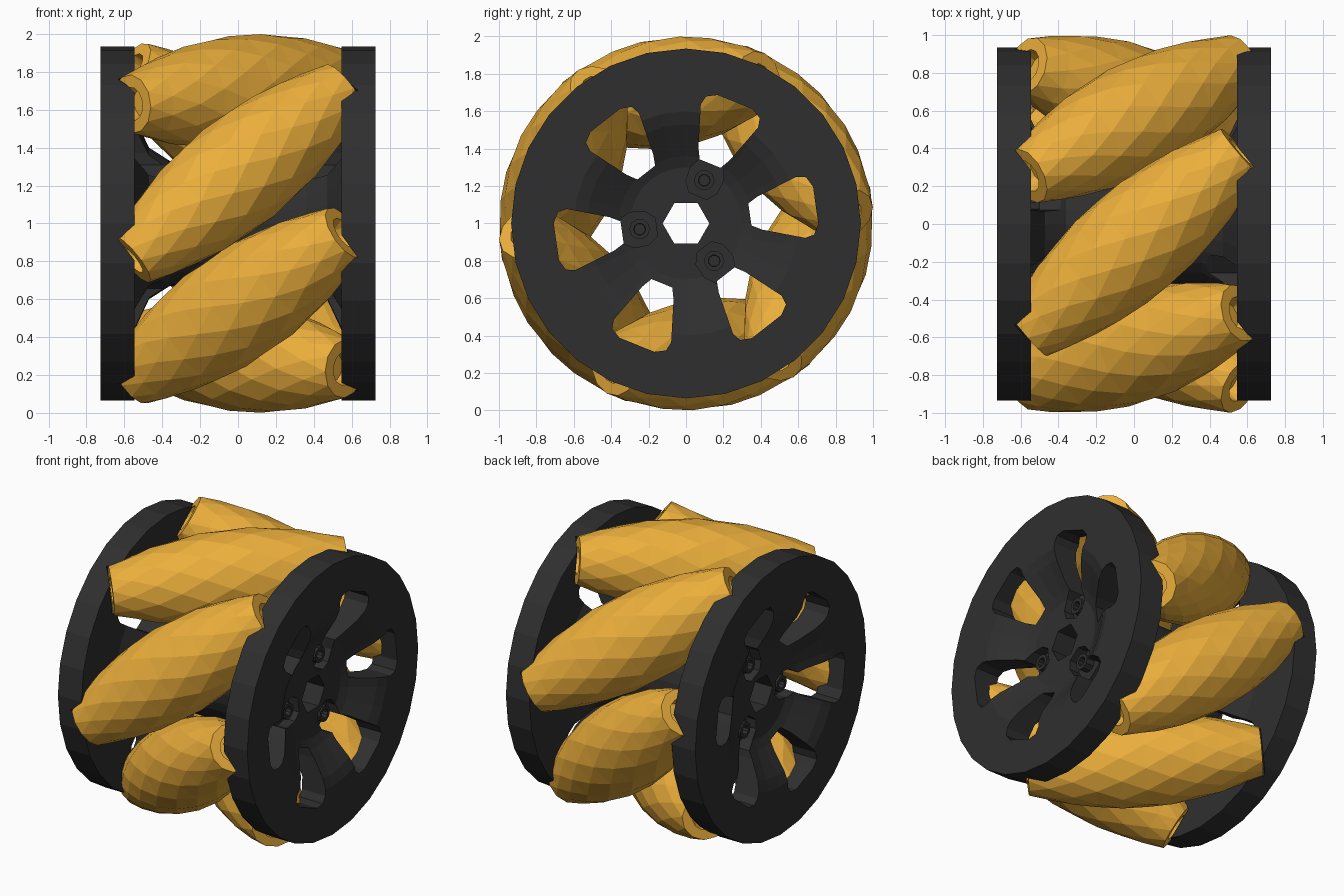
import bpy, bmesh
from math import sin, cos, pi, radians
from mathutils import Vector, Matrix

if "Cube" in bpy.data.objects:
    bpy.data.objects.remove(bpy.data.objects["Cube"])

CENTRE = Vector((0, 0, 1))
TILT = radians(41)

def material(name, rgb):
    m = bpy.data.materials.new(name)
    m.diffuse_color = (*rgb, 1)
    m.use_nodes = True
    m.node_tree.nodes["Principled BSDF"].inputs["Base Color"].default_value = m.diffuse_color
    return m

YELLOW = material("roller_yellow", (0.84, 0.43, 0.045))
DARK = material("frame_dark", (0.028, 0.028, 0.028))

def finish(name, bm, mat):
    bmesh.ops.recalc_face_normals(bm, faces=bm.faces[:])
    me = bpy.data.meshes.new(name)
    bm.to_mesh(me)
    bm.free()
    me.materials.append(mat)
    ob = bpy.data.objects.new(name, me)
    bpy.context.collection.objects.link(ob)
    return ob

def lathe(bm, profile, sides, frame, stagger=False):
    """Revolve (distance, radius) points about the frame's local x axis, capped at both ends.
    Staggered rings are joined by triangles for a faceted look."""
    rings = []
    for i, (x, r) in enumerate(profile):
        off = 0.5 * (i % 2) if stagger else 0
        rings.append([bm.verts.new(frame @ Vector((x, r * cos(2 * pi * (k + off) / sides),
                      r * sin(2 * pi * (k + off) / sides)))) for k in range(sides)])
    for i, (a, b) in enumerate(zip(rings, rings[1:])):
        if i % 2:
            a, b = b, a
        for k in range(sides):
            n = (k + 1) % sides
            if stagger:
                bm.faces.new((a[k], a[n], b[k]))
                bm.faces.new((b[k], a[n], b[n]))
            else:
                bm.faces.new((a[k], a[n], b[n], b[k]))
    bm.faces.new(rings[0])
    bm.faces.new(rings[-1])

def prism(bm, outline, angle, x0, x1):
    """Extrude a (radial, tangential) outline along x, turned to the given angle."""
    u, t = Vector((0, cos(angle), sin(angle))), Vector((0, -sin(angle), cos(angle)))
    ends = [[bm.verts.new(CENTRE + Vector((x, 0, 0)) + u * r + t * w) for r, w in outline]
            for x in (x0, x1)]
    n = len(outline)
    for k in range(n):
        bm.faces.new((ends[0][k], ends[0][(k + 1) % n], ends[1][(k + 1) % n], ends[1][k]))
    bm.faces.new(ends[0])
    bm.faces.new(ends[1])

def roller_frame(angle):
    u, t = Vector((0, cos(angle), sin(angle))), Vector((0, -sin(angle), cos(angle)))
    axis = Vector((1, 0, 0)) * cos(TILT) - t * sin(TILT)
    rot = Matrix((axis, u, axis.cross(u))).transposed().to_4x4()
    return Matrix.Translation(CENTRE + u * 0.705) @ rot

ROLLERS = [roller_frame(radians(38 + 60 * k)) for k in range(6)]
WHEEL = Matrix.Translation(CENTRE)

# Barrel rollers with recessed ends, each on a short axle
right = [(0.16, 0.289), (0.32, 0.268), (0.47, 0.238), (0.62, 0.196), (0.745, 0.156),
         (0.745, 0.09), (0.66, 0.08)]
barrel = [(-x, r) for x, r in reversed(right)] + [(0, 0.295)] + right
for i, frame in enumerate(ROLLERS):
    bm = bmesh.new()
    lathe(bm, barrel, 12, frame, stagger=True)
    finish(f"roller_{i + 1}", bm, YELLOW)

# Frame: two dished discs joined by a flared hub
bm = bmesh.new()
side = [(0.36, 0.33), (0.47, 0.4), (0.545, 0.56), (0.545, 0.935), (0.725, 0.935),
        (0.725, 0.60), (0.70, 0.53), (0.60, 0.36), (0.575, 0.30)]
lathe(bm, [(-x, r) for x, r in reversed(side)] + side, 28, WHEEL)
wheel_frame = finish("wheel_frame", bm, DARK)

def cut(build):
    bm = bmesh.new()
    build(bm)
    cutter = finish("cutter", bm, DARK)
    cutter.hide_render = True
    mod = wheel_frame.modifiers.new("cut", 'BOOLEAN')
    mod.operation, mod.solver, mod.object = 'DIFFERENCE', 'EXACT', cutter
    dg = bpy.context.evaluated_depsgraph_get()
    me = bpy.data.meshes.new_from_object(wheel_frame.evaluated_get(dg))
    wheel_frame.modifiers.clear()
    wheel_frame.data = me
    bpy.data.objects.remove(cutter)

window = [(0.345, -0.06), (0.40, -0.09), (0.62, -0.165), (0.67, -0.155), (0.70, -0.10),
          (0.70, 0.10), (0.67, 0.155), (0.62, 0.165), (0.40, 0.09), (0.345, 0.06)]
pocket = [(0.16, -0.05), (0.21, -0.09), (0.29, -0.095), (0.36, -0.06),
          (0.36, 0.06), (0.29, 0.095), (0.21, 0.09), (0.16, 0.05)]

# Six through windows and the hexagonal bore
def windows(bm):
    for k in range(6):
        prism(bm, window, radians(8 + 60 * k), -1, 1)
    lathe(bm, [(-1, 0.125), (1, 0.125)], 6, WHEEL)

# Bolt pockets on both faces
def pockets(bm):
    for k in range(3):
        for s in (-1, 1):
            prism(bm, pocket, radians(67 + 120 * k), s * 0.50, s * 1)

# Notches in the rims that clear the roller ends
def notches(bm):
    for frame in ROLLERS:
        lathe(bm, [(-0.755, 0.165), (0.755, 0.165)], 8, frame)

for build in (windows, pockets, notches):
    cut(build)

# Bolts inside the pockets, each with a socket recess
for s, label in ((-1, "left"), (1, "right")):
    for k in range(3):
        a = radians(67 + 120 * k)
        bm = bmesh.new()
        place = WHEEL @ Matrix.Translation((0, 0.25 * cos(a), 0.25 * sin(a)))
        lathe(bm, [(s * 0.48, 0.055), (s * 0.56, 0.055), (s * 0.56, 0.032), (s * 0.52, 0.03)],
              10, place)
        finish(f"bolt_{label}_{k + 1}", bm, DARK)
